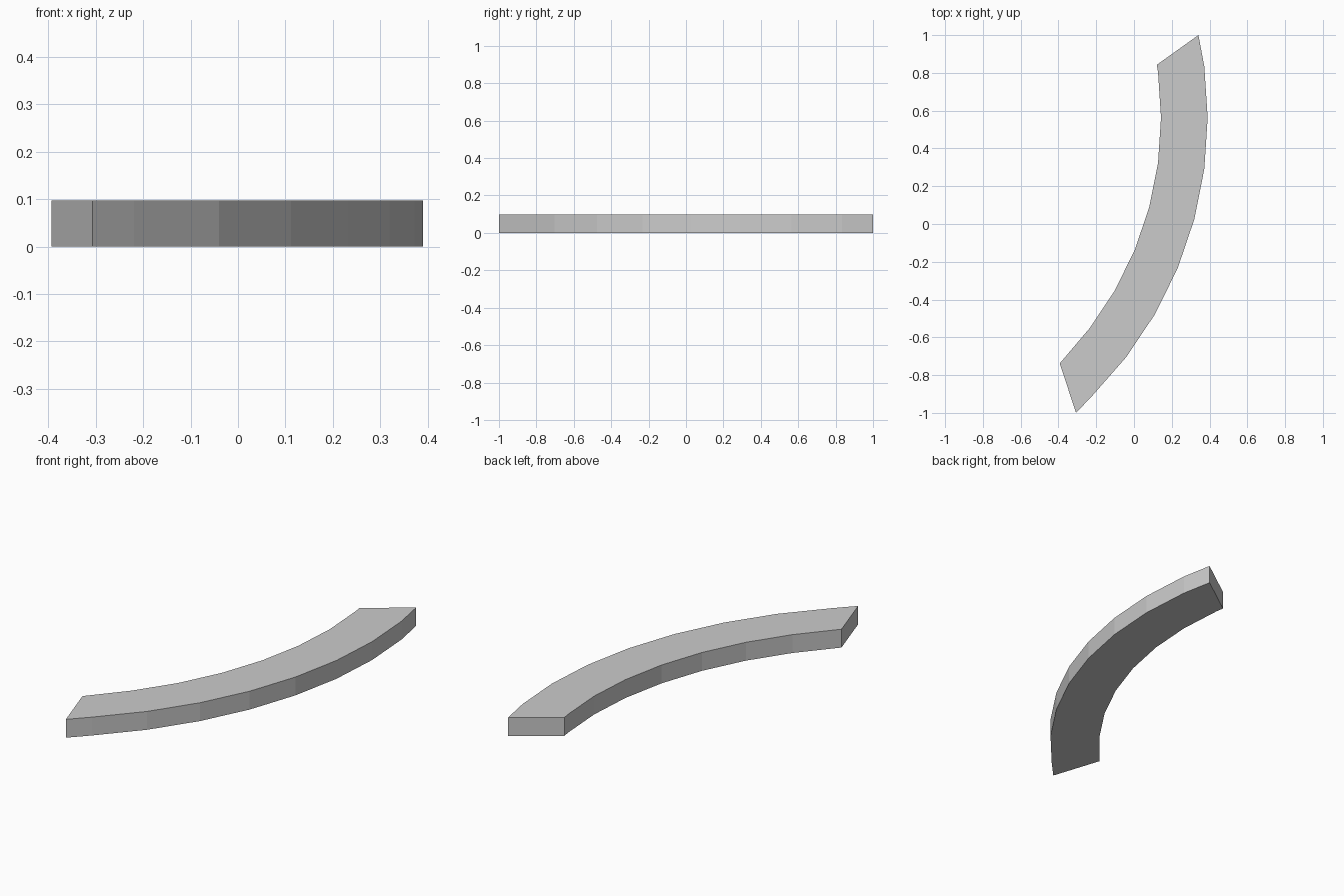
import bpy, bmesh
from math import radians, cos, sin

if "Cube" in bpy.data.objects:
    bpy.data.objects.remove(bpy.data.objects["Cube"])

CX, CY = -1.69, 0.563       # arc centre
R_OUT, R_IN = 2.08, 1.833   # arc radii
STEP, HEIGHT = 7.5, 0.097   # degrees per facet, thickness


def arc(r, first, last):
    return [(CX + r * cos(radians(STEP * i)), CY + r * sin(radians(STEP * i)))
            for i in range(first, last + 1)]


# outline: outer arc upwards, slanted end, inner arc back down, slanted end
outline = [(-0.307, -1.0)] + arc(R_OUT, -6, 1) + [(0.341, 1.0)]
outline += [(0.121, 0.843)] + arc(R_IN, -5, 1)[::-1] + [(-0.393, -0.738)]

# curved slab
bm = bmesh.new()
base = bm.faces.new([bm.verts.new((x, y, 0)) for x, y in outline])
top = bmesh.ops.extrude_face_region(bm, geom=[base], use_keep_orig=True)
bmesh.ops.translate(bm, vec=(0, 0, HEIGHT),
                    verts=[v for v in top["geom"] if isinstance(v, bmesh.types.BMVert)])
bmesh.ops.recalc_face_normals(bm, faces=bm.faces)
mesh = bpy.data.meshes.new("curved_slab")
bm.to_mesh(mesh)
bm.free()
bpy.context.collection.objects.link(bpy.data.objects.new("curved_slab", mesh))
